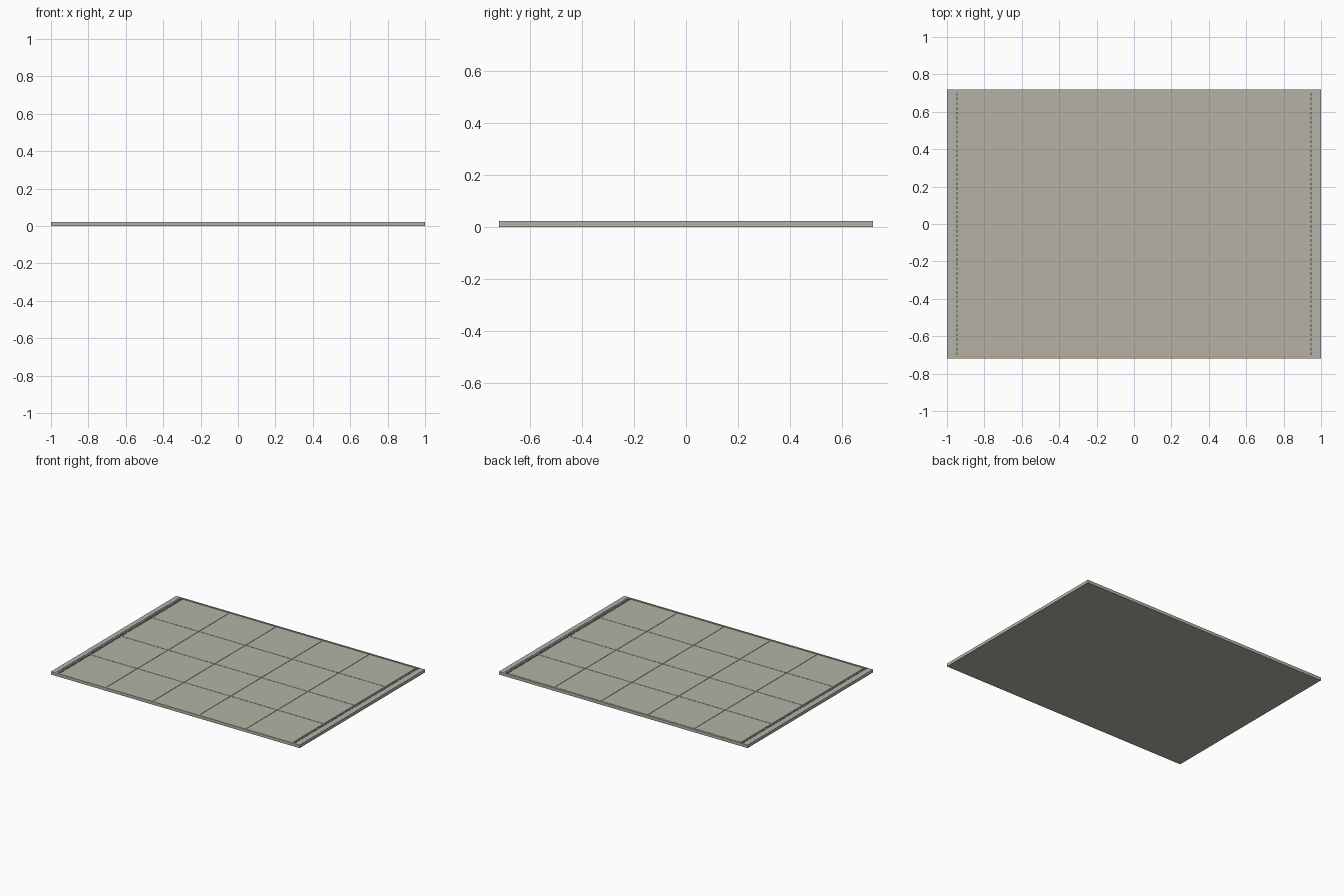
import bpy, bmesh
from mathutils import Matrix, Vector

if "Cube" in bpy.data.objects:
    bpy.data.objects.remove(bpy.data.objects["Cube"])


def material(name, rgb):
    m = bpy.data.materials.new(name)
    m.diffuse_color = (*rgb, 1)
    m.use_nodes = True
    m.node_tree.nodes["Principled BSDF"].inputs["Base Color"].default_value = m.diffuse_color
    return m


def boxes(name, items, mat=None):
    """One object made of boxes given as (x0, x1, y0, y1, z0, z1)."""
    bm = bmesh.new()
    for x0, x1, y0, y1, z0, z1 in items:
        centre = Vector(((x0 + x1) / 2, (y0 + y1) / 2, (z0 + z1) / 2))
        size = Matrix.Diagonal((x1 - x0, y1 - y0, z1 - z0, 1))
        bmesh.ops.create_cube(bm, size=1, matrix=Matrix.Translation(centre) @ size)
    me = bpy.data.meshes.new(name)
    bm.to_mesh(me)
    bm.free()
    ob = bpy.data.objects.new(name, me)
    bpy.context.collection.objects.link(ob)
    if mat:
        me.materials.append(mat)
    return ob


stone = material("stone", (0.46, 0.45, 0.38))
trim = material("trim", (0.45, 0.45, 0.42))
tan = material("tan", (0.5, 0.36, 0.2))
dark = material("dark", (0.2, 0.2, 0.19))

HX, HY, H = 1.0, 0.72, 0.022
TX, TY, TOP = 0.9375, 0.706, 0.020
COLS, ROWS, GAP = 5, 4, 0.003

# Solid base under everything
boxes("base_slab", [(-HX, HX, -HY, HY, 0, 0.017)], stone)

# Grid of floor panels separated by fine joints
w, d = 2 * TX / COLS, 2 * TY / ROWS
boxes("floor_panels", [
    (-TX + i * w + GAP / 2, -TX + (i + 1) * w - GAP / 2,
     -TY + j * d + GAP / 2, -TY + (j + 1) * d - GAP / 2, 0.016, TOP)
    for i in range(COLS) for j in range(ROWS)], stone)

# Raised edging: wide side rails, narrow front and back rails
boxes("side_rails", [(s * 0.9825 - 0.0175, s * 0.9825 + 0.0175, -HY, HY, 0.016, H)
                     for s in (-1, 1)], trim)
boxes("end_rails", [(-0.965, 0.965, s * 0.715 - 0.005, s * 0.715 + 0.005, 0.016, H)
                    for s in (-1, 1)], trim)

# Thin warm strip along the front
boxes("front_strip", [(-0.965, 0.965, -0.711, -0.707, 0.016, H)], tan)

# Side channels: a flush ledge and a row of small grate bars
boxes("channel_ledges", [(s * 0.96 - 0.005, s * 0.96 + 0.005, -TY, TY, 0.016, TOP)
                         for s in (-1, 1)], stone)
N = 56
pitch = 2 * TY / N
boxes("channel_grates", [
    (s * 0.947 - 0.006, s * 0.947 + 0.006,
     -TY + (k + 0.2) * pitch, -TY + (k + 0.8) * pitch, 0.016, TOP)
    for s in (-1, 1) for k in range(N)], dark)
